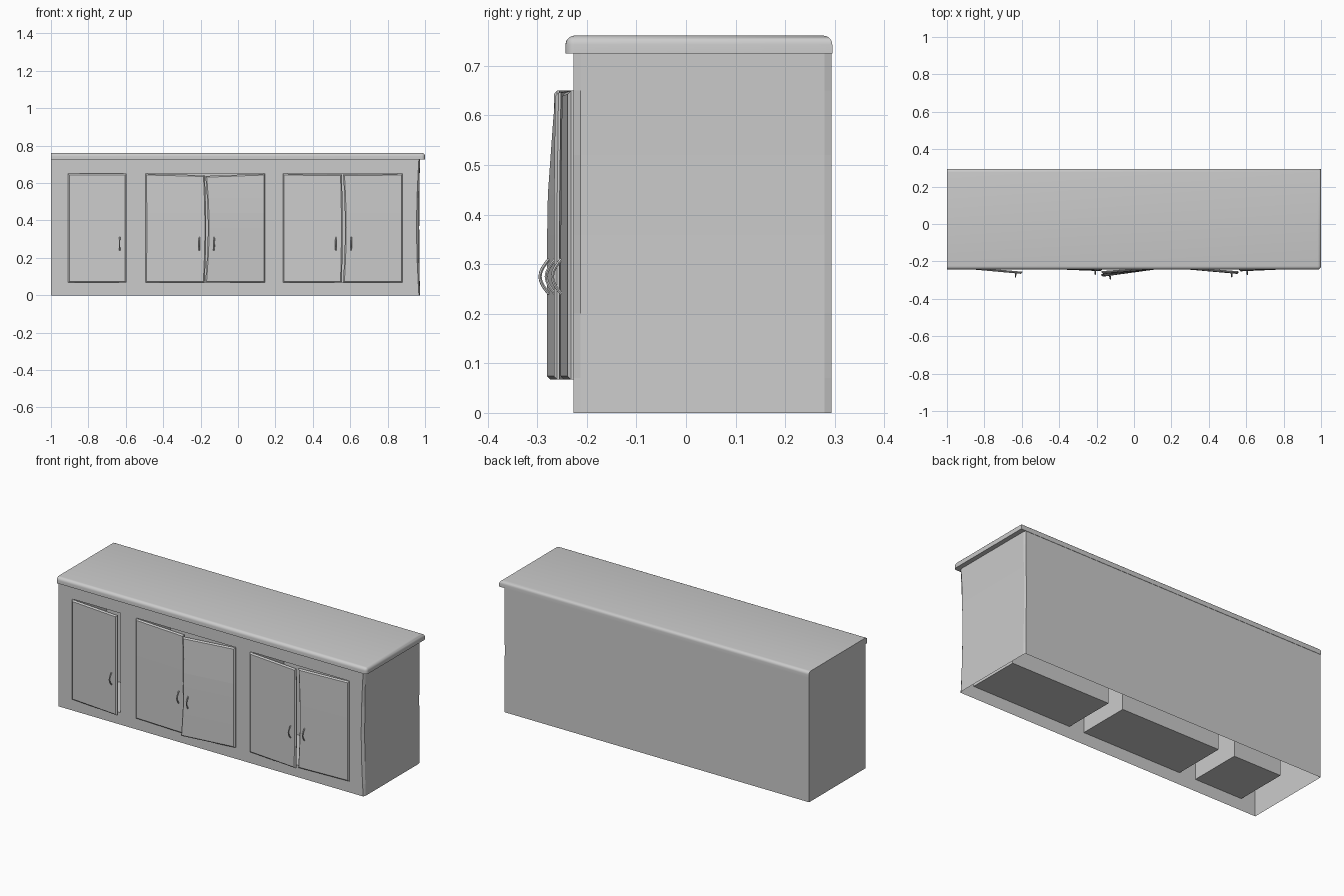
import bpy, bmesh, math

cube = bpy.data.objects.get("Cube")
if cube:
    bpy.data.objects.remove(cube, do_unlink=True)

GREY = (0.6, 0.6, 0.6, 1.0)
grey = bpy.data.materials.new("plain grey")
grey.use_nodes = True
grey.diffuse_color = GREY
grey.node_tree.nodes["Principled BSDF"].inputs["Base Color"].default_value = GREY

FRONT, BACK, LOW, HIGH, TOP = -0.227, 0.293, 0.07, 0.65, 0.73
BAYS = [(-0.908, -0.6), (-0.495, 0.145), (0.24, 0.88)]
LEVELS = [0, LOW, 0.2, 0.36, 0.52, HIGH, TOP]


def finish(bm, name):
    mesh = bpy.data.meshes.new(name)
    bm.to_mesh(mesh)
    bm.free()
    mesh.materials.append(grey)
    obj = bpy.data.objects.new(name, mesh)
    bpy.context.collection.objects.link(obj)
    return obj


def box(x0, x1, y0, y1, z0, z1):
    bm = bmesh.new()
    bmesh.ops.create_cube(bm, size=1)
    for v in bm.verts:
        v.co.x = x1 if v.co.x > 0 else x0
        v.co.y = y1 if v.co.y > 0 else y0
        v.co.z = z1 if v.co.z > 0 else z0
    return bm


def smooth(obj):
    bpy.ops.object.select_all(action='DESELECT')
    obj.select_set(True)
    bpy.context.view_layer.objects.active = obj
    bpy.ops.object.shade_smooth_by_angle(angle=math.radians(40))


# Carcass: wall sheet with door openings, open below, slightly pinched right end
def pinch(z):
    return math.sin(math.pi * z / TOP)


breaks = [-1] + [x for bay in BAYS for x in bay]
path = [(x, FRONT, 0) for x in breaks]
path += [(0.967, FRONT, 0.013), (0.973, FRONT + 0.014, 0.006),
         (0.973, BACK - 0.014, 0.004), (0.967, BACK, 0.002), (-1, BACK, 0)]
bm = bmesh.new()
rows = [[bm.verts.new((x - p * pinch(z), y, z)) for x, y, p in path] for z in LEVELS]
for j in range(len(LEVELS) - 1):
    for i in range(len(path)):
        opening = i in (1, 3, 5) and LOW <= LEVELS[j] < HIGH
        if not opening:
            k = (i + 1) % len(path)
            bm.faces.new((rows[j][i], rows[j][k], rows[j + 1][k], rows[j + 1][i]))
finish(bm, "carcass")

# Compartments behind the doors, open at the front
for n, (x0, x1) in enumerate(BAYS):
    bm = box(x0, x1, FRONT, FRONT + 0.31, LOW, HIGH)
    bm.normal_update()
    bmesh.ops.delete(bm, geom=[f for f in bm.faces if f.normal.y < -0.5], context='FACES')
    finish(bm, f"compartment_{n + 1}")

# Worktop with rounded front, right and back edges
bm = box(-1, 1, -0.243, 0.295, 0.725, 0.761)
edges = [e for e in bm.edges
         if all(v.co.z > 0.75 for v in e.verts) and not all(v.co.x < 0 for v in e.verts)]
edges += [e for e in bm.edges
          if all(v.co.x > 0 and v.co.y < 0 for v in e.verts)]
bmesh.ops.bevel(bm, geom=edges, offset=0.018, segments=5, profile=0.5, affect='EDGES')
smooth(finish(bm, "worktop"))


# Door standing ajar: hinge x, free edge x, free edge y, warp at the top, sideways bow
DOOR_Y = -0.239


def make_door(name, hinge, free, free_y, warp, bow, drop):
    def bend(x, z):
        t = (x - hinge) / (free - hinge)
        k = 1 - warp * max(0, (z - 0.42) / 0.23)
        return (bow * t * math.sin(math.pi * (z - LOW) / (HIGH - LOW)),
                (free_y - DOOR_Y) * t * k,
                -drop * t if z > 0.6 else 0)

    bm = box(min(hinge, free), max(hinge, free), DOOR_Y, FRONT, LOW - 0.003, HIGH)
    rim = [e for e in bm.edges if all(v.co.y < FRONT - 0.005 for v in e.verts)]
    bmesh.ops.bevel(bm, geom=rim, offset=0.007, segments=1, affect='EDGES')
    for z in LEVELS[2:5] + [0.28, 0.44, 0.59]:
        bmesh.ops.bisect_plane(bm, geom=bm.verts[:] + bm.edges[:] + bm.faces[:],
                               plane_co=(0, 0, z), plane_no=(0, 0, 1))
    for v in bm.verts:
        dx, dy, dz = bend(v.co.x, v.co.z)
        v.co.x += dx
        v.co.y += dy
        v.co.z += dz
    finish(bm, name)

    # Bow handle near the free edge
    hx = free + 0.035 * (1 if hinge > free else -1)
    lean = (free_y - DOOR_Y) / (free - hinge)
    curve = bpy.data.curves.new(name + "_handle", 'CURVE')
    curve.dimensions = '3D'
    curve.bevel_depth = 0.0035
    curve.bevel_resolution = 1
    curve.use_fill_caps = True
    spline = curve.splines.new('POLY')
    spline.points.add(8)
    for i, point in enumerate(spline.points):
        z = 0.24 + 0.07 * i / 8
        out = 0.018 * math.sin(math.pi * i / 8)
        dx, dy, _ = bend(hx, z)
        point.co = (hx + dx + lean * out, DOOR_Y + dy - out, z, 1)
    curve.materials.append(grey)
    obj = bpy.data.objects.new(name + "_handle", curve)
    bpy.context.collection.objects.link(obj)
    bpy.ops.object.select_all(action='DESELECT')
    obj.select_set(True)
    bpy.context.view_layer.objects.active = obj
    bpy.ops.object.convert(target='MESH')
    smooth(bpy.context.view_layer.objects.active)


make_door("single_door", -0.908, -0.597, -0.267, 0, 0, 0)
make_door("middle_door_right", -0.495, -0.178, -0.252, 0.3, 0.008, 0.008)
make_door("middle_door_left", 0.145, -0.175, -0.281, 0.4, 0.014, 0.012)
make_door("end_door_right", 0.24, 0.555, -0.267, 0.1, 0.005, 0.004)
make_door("end_door_left", 0.88, 0.562, -0.253, 0.2, 0.01, 0.004)
